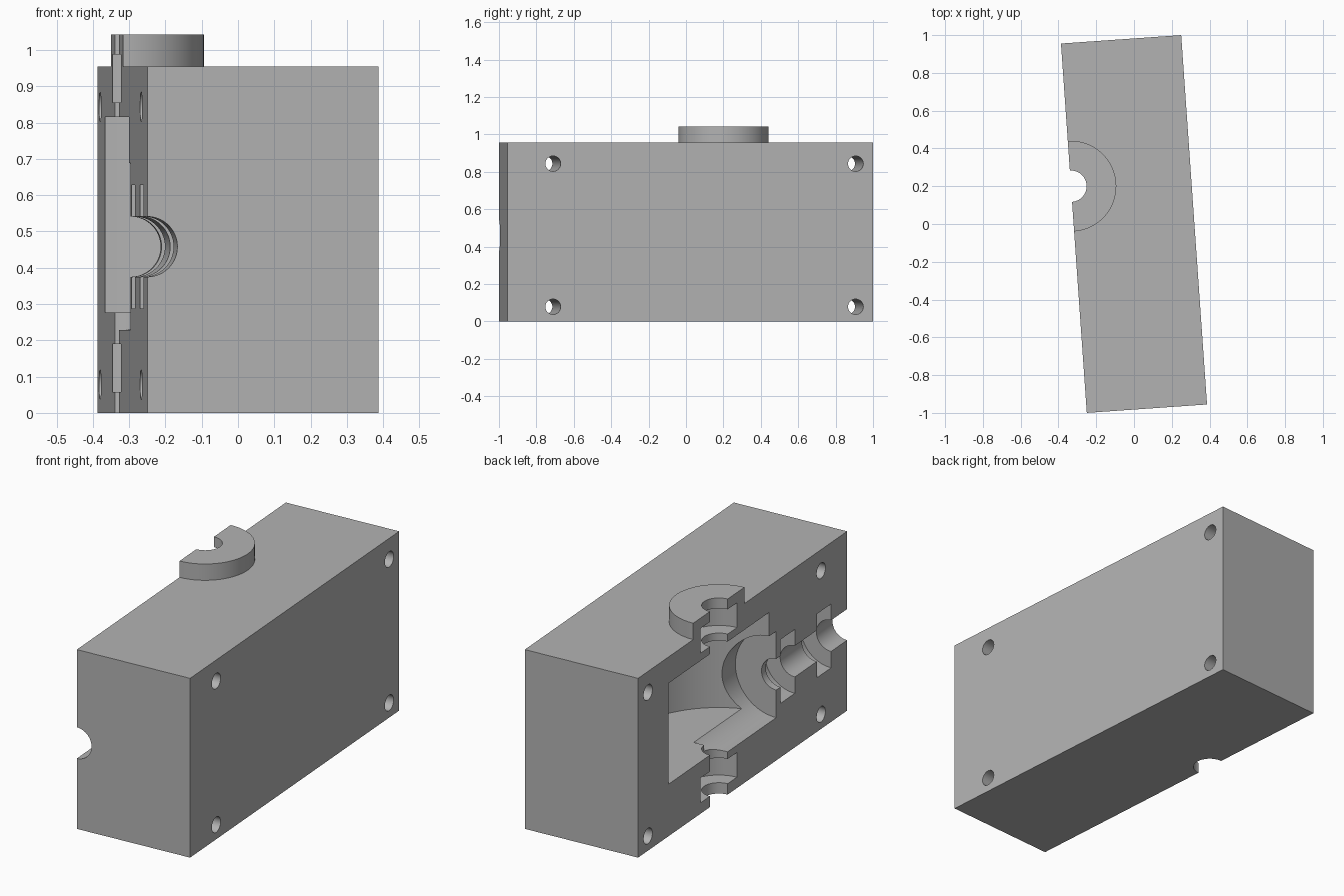
import bpy
import math
from mathutils import Matrix, Vector

old = bpy.data.objects.get("Cube")
if old:
    bpy.data.objects.remove(old, do_unlink=True)

# Main dimensions
WIDTH, LENGTH, HEIGHT = 0.638, 1.96, 0.955
SPLIT = -WIDTH / 2        # open parting face
SHAFT_Y = 0.223           # vertical shaft axis
SHAFT_Z = 0.458           # horizontal shaft axis
BORE, SEAT = 0.083, 0.17  # shaft bore and bearing seat radii

gray = bpy.data.materials.new("cast_gray")
gray.use_nodes = True
gray.diffuse_color = (0.45, 0.45, 0.45, 1)
gray.node_tree.nodes["Principled BSDF"].inputs["Base Color"].default_value = gray.diffuse_color


def box(name, low, high):
    low, high = Vector(low), Vector(high)
    bpy.ops.mesh.primitive_cube_add(size=1, location=(low + high) / 2)
    ob = bpy.context.object
    ob.name = name
    ob.scale = high - low
    bpy.ops.object.transform_apply(location=True, rotation=True, scale=True)
    return ob


def cylinder(name, axis, radius, start, end, center, sides=96):
    """Cylinder along an axis from start to end; center gives the other two coordinates."""
    i = "XYZ".index(axis)
    loc = list(center)
    loc.insert(i, (start + end) / 2)
    turn = {"X": (0, math.pi / 2, 0), "Y": (math.pi / 2, 0, 0), "Z": (0, 0, 0)}[axis]
    bpy.ops.mesh.primitive_cylinder_add(vertices=sides, radius=radius, depth=end - start,
                                        location=loc, rotation=turn)
    ob = bpy.context.object
    ob.name = name
    bpy.ops.object.transform_apply(location=True, rotation=True, scale=True)
    return ob


def combine(target, tool, operation):
    mod = target.modifiers.new(tool.name, "BOOLEAN")
    mod.operation, mod.solver, mod.object = operation, "EXACT", tool
    bpy.context.view_layer.objects.active = target
    bpy.ops.object.modifier_apply(modifier=mod.name)
    bpy.data.objects.remove(tool, do_unlink=True)


def vertical(name, radius, start, end):
    return cylinder(name, "Z", radius, start, end, (SPLIT, SHAFT_Y))


def horizontal(name, radius, start, end):
    return cylinder(name, "Y", radius, start, end, (SPLIT, SHAFT_Z))


# Body with round flange, trimmed flush at the parting face
housing = box("gearbox_housing_half", (SPLIT - 0.4, -LENGTH / 2, 0), (-SPLIT, LENGTH / 2, HEIGHT))
combine(housing, vertical("flange", 0.24, 0.7, 1.042), "UNION")
combine(housing, box("parting_cut", (SPLIT - 1, -2, -1), (SPLIT, 2, 2)), "DIFFERENCE")

# Gear chamber, pinion chamber, bearing seats and shaft bores
cutters = [
    vertical("gear_chamber", 0.472, 0.277, 0.815),
    horizontal("pinion_chamber", 0.23, -0.315, SHAFT_Y),
    vertical("lower_seat", SEAT, 0.058, 0.19),
    vertical("upper_seat", SEAT, 0.855, 0.987),
    horizontal("inner_seat", SEAT, -0.49, -0.355),
    horizontal("outer_seat", SEAT, -0.83, -0.695),
    vertical("vertical_bore", BORE, -0.2, 1.3),
    horizontal("horizontal_bore", BORE, -1.2, 0.1),
]

# Bolt holes through the width
for y in (-0.735, 0.887):
    for z in (0.078, 0.843):
        cutters.append(cylinder("bolt_hole", "X", 0.041, -0.6, 0.6, (y, z), 48))
for tool in cutters:
    combine(housing, tool, "DIFFERENCE")

# Stand at its slight turn, with one colour and crisp edges
housing.data.transform(Matrix.Rotation(math.radians(4), 4, "Z"))
housing.data.materials.clear()
housing.data.materials.append(gray)
for face in housing.data.polygons:
    face.material_index = 0
bpy.ops.object.select_all(action="DESELECT")
housing.select_set(True)
bpy.context.view_layer.objects.active = housing
bpy.ops.object.shade_smooth_by_angle(angle=math.radians(30))
